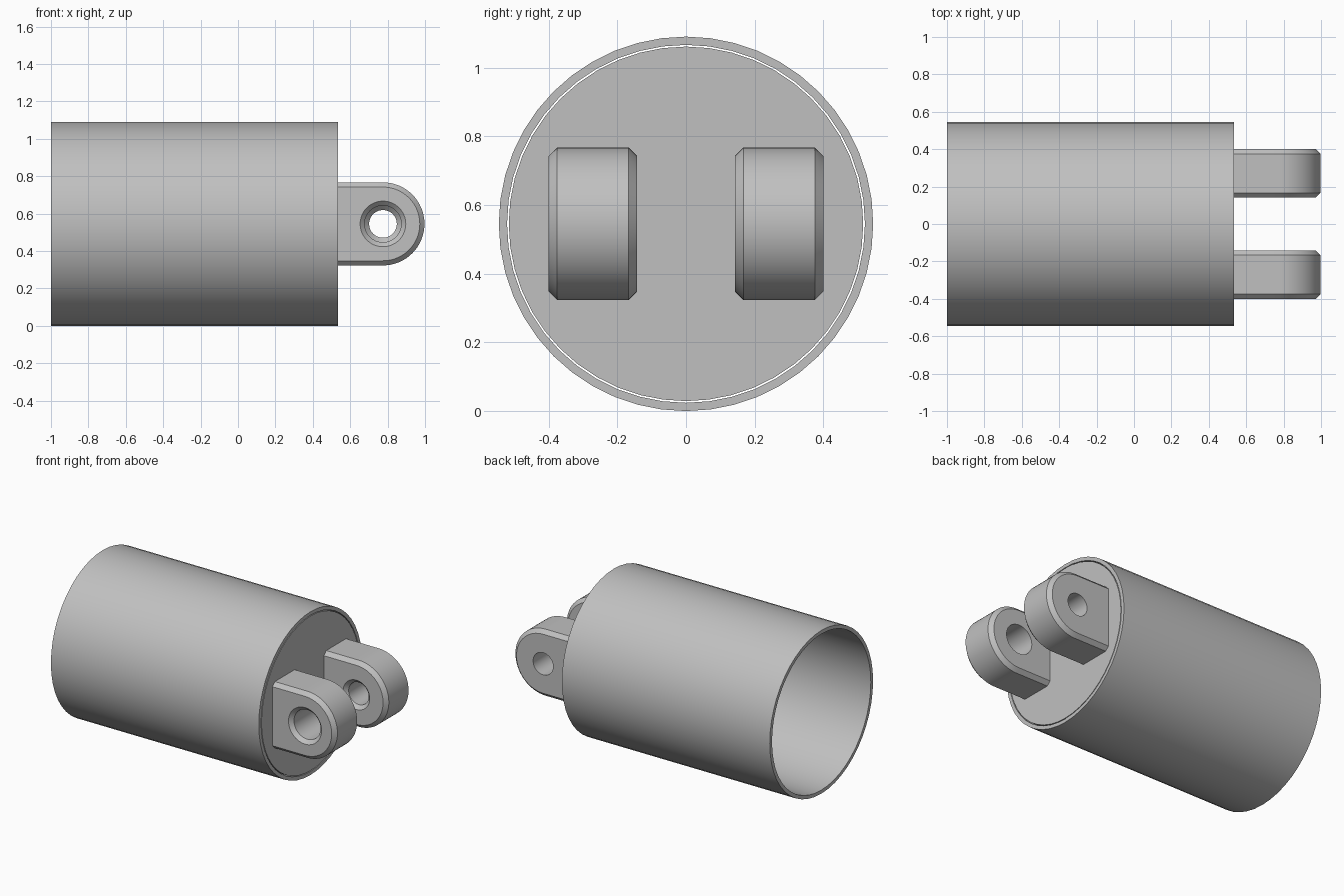
import bpy, bmesh
from math import cos, sin, pi, radians

cube = bpy.data.objects.get("Cube")
if cube:
    bpy.data.objects.remove(cube, do_unlink=True)

AXIS_Z = 0.545
FACE_X = 0.535      # front end of the tube
PIN_X = 0.775       # centre of the lug holes
SEGMENTS = 48

grey = bpy.data.materials.new("light_grey")
grey.use_nodes = True
grey.diffuse_color = (0.53, 0.53, 0.53, 1)
grey.node_tree.nodes["Principled BSDF"].inputs["Base Color"].default_value = grey.diffuse_color


def build(name, rings, closed=True):
    """Skin a list of equal-length rings; loop back to the first or cap the ends."""
    bm = bmesh.new()
    loops = [[bm.verts.new(p) for p in ring] for ring in rings]
    pairs = list(zip(loops, loops[1:]))
    if closed:
        pairs.append((loops[-1], loops[0]))
    else:
        bm.faces.new(loops[0])
        bm.faces.new(loops[-1])
    for a, b in pairs:
        for i in range(len(a)):
            j = (i + 1) % len(a)
            bm.faces.new((a[i], a[j], b[j], b[i]))
    bmesh.ops.recalc_face_normals(bm, faces=bm.faces)
    mesh = bpy.data.meshes.new(name)
    bm.to_mesh(mesh)
    bm.free()
    mesh.materials.append(grey)
    obj = bpy.data.objects.new(name, mesh)
    bpy.context.collection.objects.link(obj)
    bpy.ops.object.select_all(action="DESELECT")
    obj.select_set(True)
    bpy.context.view_layer.objects.active = obj
    bpy.ops.object.shade_smooth_by_angle(angle=radians(30))
    return obj


def angles(n):
    return [2 * pi * i / n for i in range(n)]


def tube_ring(x, r):
    return [(x, r * cos(t), AXIS_Z + r * sin(t)) for t in angles(SEGMENTS)]


def hole_ring(y, r):
    return [(PIN_X + r * cos(t), y, AXIS_Z + r * sin(t)) for t in angles(64)]


def lug_ring(y, r):
    """Half-round tip with a square root set slightly into the end plate."""
    root = FACE_X - 0.005
    points = []
    for t in angles(64):
        if cos(t) > -1e-6:
            x, z = PIN_X + r * cos(t), r * sin(t)
        elif abs(t - pi) >= pi / 4:
            k = (pi / 2 - abs(t - pi)) / (pi / 4)
            x, z = PIN_X + (root - PIN_X) * k, r if t < pi else -r
        else:
            x, z = root, r * (pi - t) / (pi / 4)
        points.append((x, y, AXIS_Z + z))
    return points


def lug(name, y0, y1, hole, flare):
    """Chamfered lug; the hole flares out on its front (-y) side."""
    r, c = 0.222, 0.025
    build(name, [
        hole_ring(y0, hole + flare), lug_ring(y0, r - c), lug_ring(y0 + c, r),
        lug_ring(y1 - c, r), lug_ring(y1, r - c), hole_ring(y1, hole),
        hole_ring(y0 + flare, hole)])


# Open tube and the plate that closes its front end
build("tube", [tube_ring(-1, 0.545), tube_ring(FACE_X, 0.545),
               tube_ring(FACE_X, 0.521), tube_ring(-1, 0.521)])
build("end_plate", [tube_ring(FACE_X - 0.05, 0.516), tube_ring(FACE_X, 0.516)], closed=False)

# Pair of lugs, with a wider hole in the front one
lug("front_lug", -0.40, -0.142, 0.098, 0.024)
lug("back_lug", 0.142, 0.40, 0.074, 0.024)
